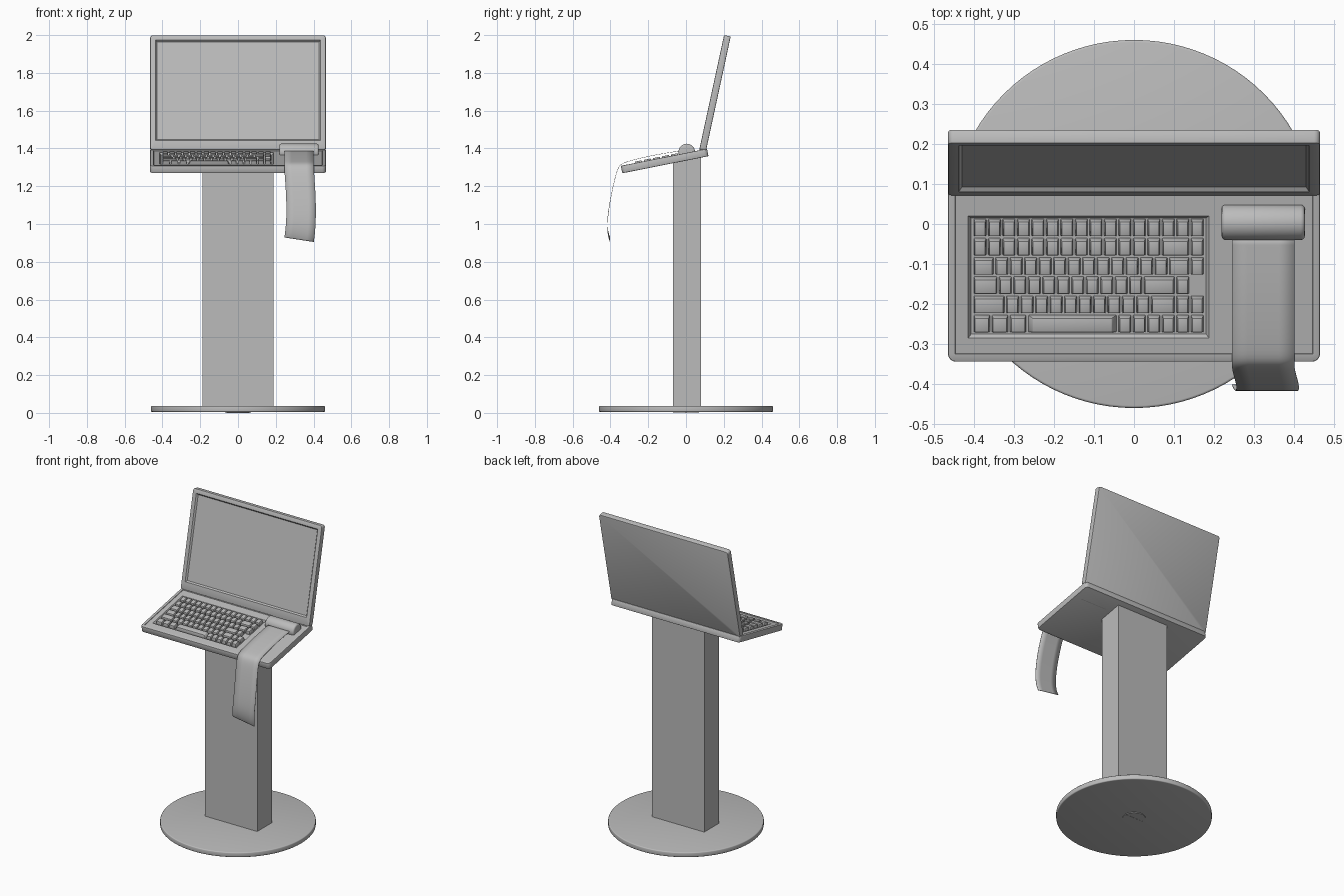
import bpy, bmesh, math
from mathutils import Matrix, Vector

if "Cube" in bpy.data.objects:
    bpy.data.objects.remove(bpy.data.objects["Cube"])

grey = bpy.data.materials.new("plain grey")
grey.use_nodes = True
colour = (0.5, 0.5, 0.5, 1)
grey.diffuse_color = colour
grey.node_tree.nodes["Principled BSDF"].inputs["Base Color"].default_value = colour


def finish(name, bm, matrix=Matrix(), smooth=35):
    bmesh.ops.recalc_face_normals(bm, faces=bm.faces)
    mesh = bpy.data.meshes.new(name)
    bm.to_mesh(mesh)
    bm.free()
    mesh.materials.append(grey)
    obj = bpy.data.objects.new(name, mesh)
    obj.matrix_world = matrix
    bpy.context.collection.objects.link(obj)
    bpy.ops.object.select_all(action="DESELECT")
    obj.select_set(True)
    bpy.context.view_layer.objects.active = obj
    bpy.ops.object.shade_smooth_by_angle(angle=math.radians(smooth))
    return obj


def box(bm, x0, x1, y0, y1, z0, z1, taper_x=0.0, taper_y=0.0):
    verts = bmesh.ops.create_cube(bm, size=1)["verts"]
    for v in verts:
        top = v.co.z > 0
        tx, ty = (taper_x, taper_y) if top else (0, 0)
        v.co = (x1 - tx if v.co.x > 0 else x0 + tx,
                y1 - ty if v.co.y > 0 else y0 + ty,
                z1 if top else z0)
    return verts


def disc(bm, radius, z0, z1, segments, bevel=0.0):
    verts = bmesh.ops.create_cone(bm, cap_ends=True, segments=segments, radius1=radius,
                                  radius2=radius, depth=z1 - z0,
                                  matrix=Matrix.Translation((0, 0, (z0 + z1) / 2)))["verts"]
    if bevel:
        rims = {e for v in verts for e in v.link_edges
                if abs(e.verts[0].co.z - e.verts[1].co.z) < 1e-5}
        bmesh.ops.bevel(bm, geom=list(rims), offset=bevel, segments=3,
                        profile=0.5, affect="EDGES")


def sink(bm, face, rect, depth, slope):
    """Cut a rectangular recess into a face and return the recess floor."""
    x0, x1, y0, y1 = rect
    centre = face.calc_center_bounds()
    z = centre.z
    for inset, drop in ((0, 0), (slope, depth)):
        face = bmesh.ops.extrude_discrete_faces(bm, faces=[face])["faces"][0]
        for v in face.verts:
            v.co = (x1 - inset if v.co.x > centre.x else x0 + inset,
                    y1 - inset if v.co.y > centre.y else y0 + inset, z - drop)
        centre = Vector(((x0 + x1) / 2, (y0 + y1) / 2, z))
    return face


def slab(name, matrix, half, length, thick, corner, rim, recesses):
    """Rounded slab lying below local z = 0 with nested recesses in its top."""
    bm = bmesh.new()
    box(bm, -half, half, 0, length, -thick, 0)
    upright = [e for e in bm.edges if abs(e.verts[0].co.z - e.verts[1].co.z) > 1e-4]
    bmesh.ops.bevel(bm, geom=upright, offset=corner, segments=4, profile=0.5, affect="EDGES")
    edges = [e for e in bm.edges if abs(e.verts[0].co.z - e.verts[1].co.z) < 1e-4]
    bmesh.ops.bevel(bm, geom=edges, offset=rim, segments=2, profile=0.5, affect="EDGES")
    bm.faces.ensure_lookup_table()
    face = max(bm.faces, key=lambda f: (round(f.calc_center_median().z, 4), f.calc_area()))
    for rect, depth, slope in recesses:
        face = sink(bm, face, rect, depth, slope)
    bmesh.ops.remove_doubles(bm, verts=bm.verts, dist=1e-5)
    return finish(name, bm, matrix)


# Round foot and the slotted plug beneath it
bm = bmesh.new()
disc(bm, 0.46, 0.005, 0.037, 96, 0.006)
finish("base_disc", bm)
bm = bmesh.new()
disc(bm, 0.068, 0.001, 0.006, 40)
finish("base_plug", bm)
bm = bmesh.new()
box(bm, -0.06, 0.06, -0.006, 0.006, 0, 0.004)
finish("plug_bar", bm)

# Column, cut to the slope of the deck
tilt = math.radians(11.2)
bm = bmesh.new()
for v in box(bm, -0.188, 0.188, -0.07, 0.08, 0.03, 1.3):
    if v.co.z > 1:
        v.co.z = 1.345 + v.co.y * math.tan(tilt)
finish("column", bm)

# Keyboard deck and screen lid
deck_frame = Matrix.Translation((0, -0.345, 1.308)) @ Matrix.Rotation(tilt, 4, "X")
slab("keyboard_deck", deck_frame, 0.465, 0.465, 0.04, 0.02, 0.004,
     [((-0.447, 0.447, 0.02, 0.425), 0.003, 0.001),
      ((-0.415, 0.188, 0.06, 0.372), 0.012, 0.008)])
lid_frame = Matrix.Translation((0, 0.07, 1.392)) @ Matrix.Rotation(math.radians(77.8), 4, "X")
slab("screen_lid", lid_frame, 0.465, 0.622, 0.036, 0.015, 0.005,
     [((-0.438, 0.438, 0.05, 0.595), 0.010, 0.008)])

# Keys, as widths in key units from the back row to the front row
rows = [[1] * 16,
        [1] * 13 + [2, 1],
        [1.5] + [1] * 12 + [1.5, 1],
        [1.75] + [1] * 10 + [2.25, 1],
        [2.25] + [1] * 10 + [1.75, 1, 1],
        [1.25] * 3 + [6.25] + [1] * 6]
unit, pitch, gap = 0.0362, 0.049, 0.0022
bm = bmesh.new()
for r, row in enumerate(rows):
    x, y = -0.403, 0.340 - r * pitch
    for width in row:
        end = x + width * unit
        long_key = width > 5
        box(bm, x + gap, end - gap, y - 0.022, y + 0.022, -0.016, 0.007,
            0.012 if long_key else 0.003, 0.004)
        x = end
bmesh.ops.bevel(bm, geom=list(bm.edges), offset=0.002, segments=2, profile=0.5, affect="EDGES")
finish("keys", bm, deck_frame)

# Paper roll half sunk in the deck
bm = bmesh.new()
disc(bm, 0.044, -0.104, 0.104, 40, 0.01)
finish("paper_roll", bm, Matrix.Translation((0.323, 0.004, 1.381)) @ Matrix.Rotation(math.pi / 2, 4, "Y"))

# Paper strip: side shift, y, z and drop of the left edge along its length
path = [(0, -0.03, 1.388, 0), (0, -0.12, 1.375, 0), (0, -0.22, 1.355, 0),
        (0, -0.31, 1.332, 0), (0, -0.345, 1.319, 0), (0, -0.362, 1.295, 0),
        (0.004, -0.378, 1.24, 0), (0.01, -0.398, 1.15, 0), (0.012, -0.413, 1.06, 0.005),
        (0.009, -0.419, 0.99, 0.012), (0.004, -0.412, 0.94, 0.02), (0, -0.403, 0.917, 0.024)]
bm = bmesh.new()
last = None
for shift, y, z, drop in path:
    pair = [bm.verts.new((0.323 + s * 0.078 + shift, y, z - s * drop / 2)) for s in (-1, 1)]
    if last:
        bm.faces.new((last[0], last[1], pair[1], pair[0]))
    last = pair
strip = finish("paper_strip", bm, smooth=60)
sub = strip.modifiers.new("curve", "SUBSURF")
sub.levels = sub.render_levels = 2
sub.boundary_smooth = "PRESERVE_CORNERS"
thick = strip.modifiers.new("thickness", "SOLIDIFY")
thick.thickness = 0.002
